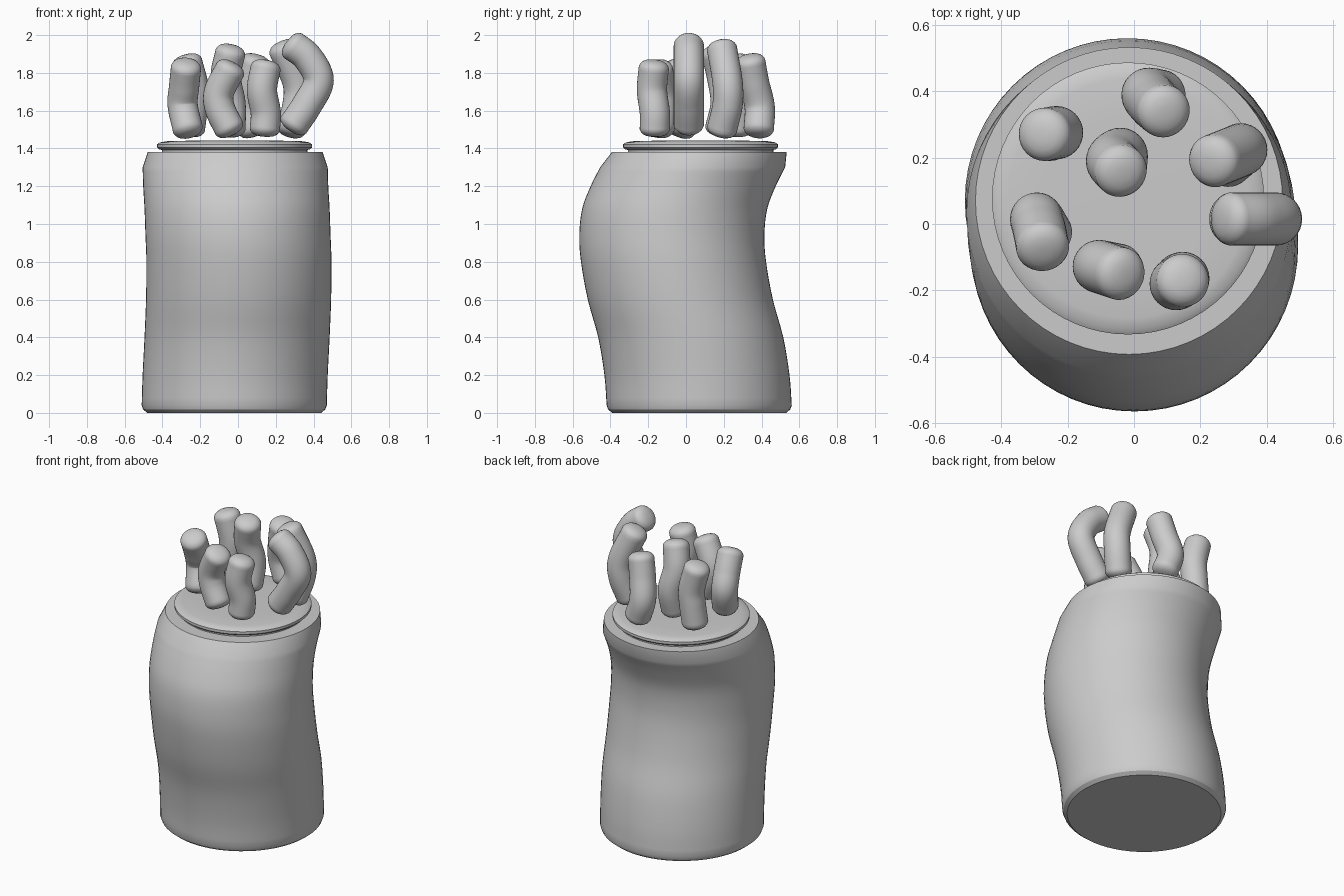
import bpy, bmesh, math
from mathutils import Vector

if "Cube" in bpy.data.objects:
    bpy.data.objects.remove(bpy.data.objects["Cube"])


def loft(name, rings, sides, angle=35):
    """Skin a list of (centre, normal, radius) rings and close both ends."""
    bm = bmesh.new()
    loops = []
    for c, n, r in rings:
        q = Vector((0, 0, 1)).rotation_difference(n)
        loops.append([bm.verts.new(c + q @ Vector((r * math.cos(a), r * math.sin(a), 0)))
                      for a in (2 * math.pi * i / sides for i in range(sides))])
    for a, b in zip(loops, loops[1:]):
        for i in range(sides):
            j = (i + 1) % sides
            bm.faces.new((a[i], a[j], b[j], b[i]))
    bm.faces.new(loops[0][::-1])
    bm.faces.new(loops[-1])
    me = bpy.data.meshes.new(name)
    bm.to_mesh(me)
    bm.free()
    ob = bpy.data.objects.new(name, me)
    bpy.context.collection.objects.link(ob)
    bpy.ops.object.select_all(action='DESELECT')
    ob.select_set(True)
    bpy.context.view_layer.objects.active = ob
    bpy.ops.object.shade_smooth_by_angle(angle=math.radians(angle))
    return ob


def spline(points, steps):
    """Catmull-Rom curve through the points."""
    p = [Vector(v) for v in points]
    p = [2 * p[0] - p[1]] + p + [2 * p[-1] - p[-2]]
    out = []
    for i in range(1, len(p) - 2):
        a, b, c, d = p[i - 1:i + 3]
        for s in range(steps):
            t = s / steps
            out.append(0.5 * (2 * b + (c - a) * t + (2 * a - 5 * b + 4 * c - d) * t * t
                              + (3 * b - a - 3 * c + d) * t ** 3))
    return out + [p[-2]]


def tentacle(name, points, r=0.08):
    path = spline(points, 8)
    tan = [(path[min(i + 1, len(path) - 1)] - path[max(i - 1, 0)]).normalized()
           for i in range(len(path))]
    # rounded cap rings at each end: (distance past the path end, radius factor)
    cap = [(0.012, 0.93), (0.024, 0.8), (0.033, 0.58), (0.038, 0.25)]
    rings = [(path[0] - tan[0] * d, tan[0], r * f) for d, f in reversed(cap)]
    rings += [(c, n, r) for c, n in zip(path, tan)]
    rings += [(path[-1] + tan[-1] * d, tan[-1], r * f) for d, f in cap]
    loft(name, rings, 32, 50)


UP = Vector((0, 0, 1))

# Swaying body with small bottom bevel and chamfered rim
spine = [(-0.02, 0.07, 0.04), (-0.015, 0.058, 0.2), (-0.005, 0.025, 0.4), (0.003, -0.03, 0.6),
         (0.005, -0.066, 0.8), (0, -0.075, 0.94), (-0.005, -0.06, 1.08),
         (-0.012, -0.015, 1.2), (-0.015, 0.035, 1.3)]
body = [(Vector((-0.02, 0.07, 0)), UP, 0.46), (Vector((-0.02, 0.07, 0.018)), UP, 0.482)]
body += [(c, UP, 0.49) for c in spline(spine, 4)]
body += [(Vector((-0.015, 0.07, 1.38)), UP, 0.463)]
loft("body", body, 64, 25)

# Lid disc on a narrow neck
lid = [(1.37, 0.385), (1.392, 0.385), (1.396, 0.4), (1.405, 0.41), (1.422, 0.41),
       (1.432, 0.395), (1.438, 0.36), (1.441, 0.25)]
loft("lid", [(Vector((-0.018, 0.077, z)), UP, r) for z, r in lid], 64, 40)

# Wavy tentacles floating above the lid
paths = {
    "left_back": [(-0.255, 0.27, 1.5), (-0.24, 0.275, 1.62), (-0.235, 0.275, 1.72), (-0.27, 0.27, 1.86)],
    "centre": [(-0.04, 0.18, 1.5), (-0.04, 0.21, 1.64), (-0.065, 0.19, 1.78), (-0.04, 0.16, 1.91)],
    "back": [(0.08, 0.385, 1.5), (0.042, 0.39, 1.62), (0.065, 0.36, 1.75), (0.09, 0.34, 1.86)],
    "right_back": [(0.28, 0.19, 1.5), (0.315, 0.22, 1.63), (0.315, 0.22, 1.75), (0.24, 0.19, 1.93)],
    "right": [(0.295, 0.015, 1.525), (0.365, 0.015, 1.63), (0.427, 0.015, 1.76),
              (0.37, 0.015, 1.88), (0.29, 0.015, 1.945)],
    "front_right": [(0.142, -0.165, 1.5), (0.147, -0.165, 1.59), (0.127, -0.18, 1.71), (0.147, -0.17, 1.83)],
    "front": [(-0.045, -0.14, 1.505), (-0.095, -0.13, 1.61), (-0.1, -0.13, 1.7), (-0.04, -0.15, 1.82)],
    "left_front": [(-0.265, -0.03, 1.5), (-0.293, 0.015, 1.63), (-0.285, -0.02, 1.73), (-0.275, -0.07, 1.83)],
}
for name, pts in paths.items():
    tentacle(name + "_tentacle", pts)
